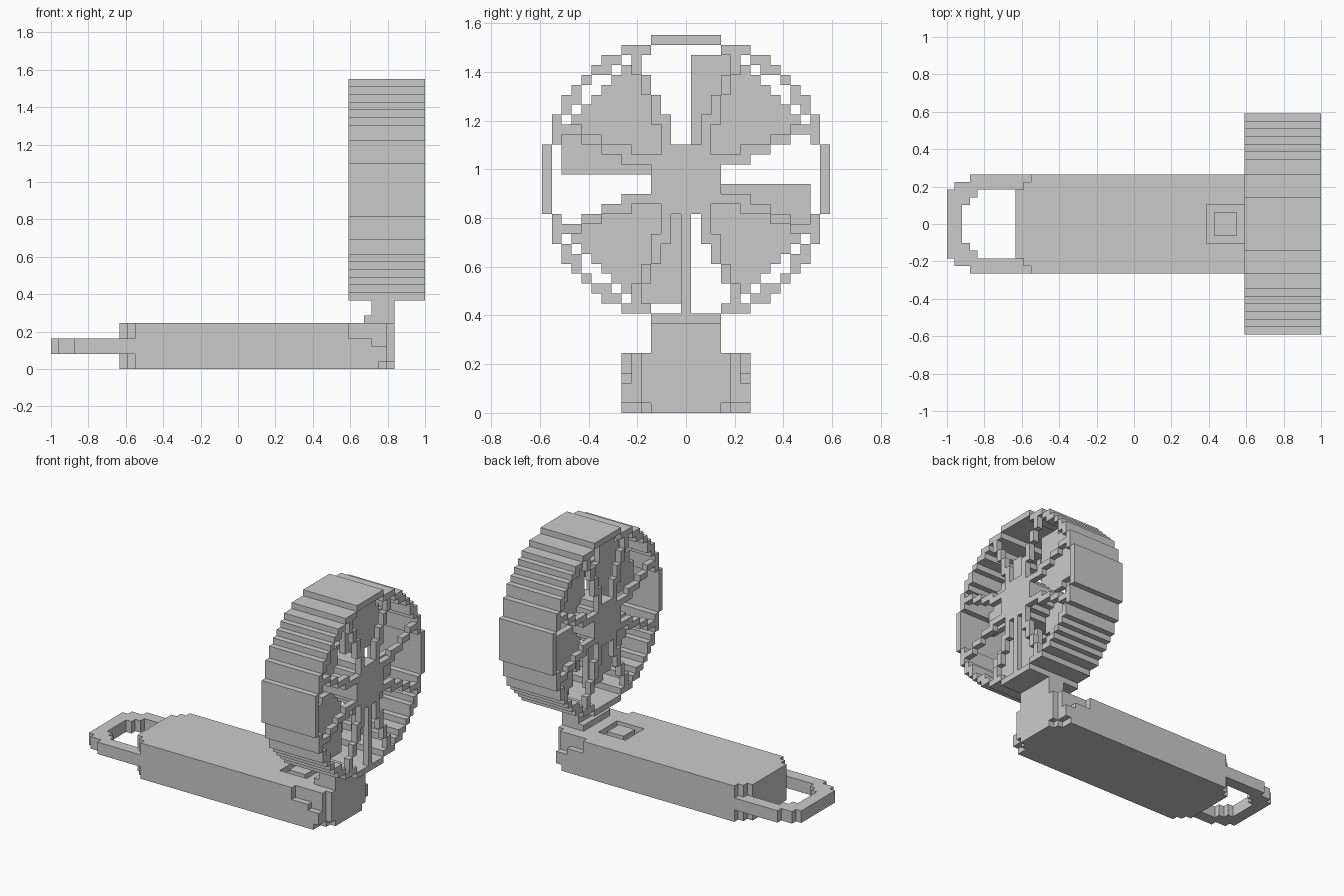
import bpy, bmesh, math

if "Cube" in bpy.data.objects:
    bpy.data.objects.remove(bpy.data.objects["Cube"])

U = 2 / 49            # cube size of the stepped style
AX = 23               # height cell of the fan axis


def cells(xs, ys, zs, keep=lambda i, j, k: True):
    return {(i, j, k) for i in xs for j in ys for k in zs if keep(i, j, k)}


def build(name, vox):
    """Skin a set of cubes: outer faces only, flat areas merged."""
    bm = bmesh.new()
    verts = {}

    def vert(p):
        if p not in verts:
            verts[p] = bm.verts.new((p[0] * U - 1, (p[1] - 0.5) * U, p[2] * U))
        return verts[p]

    for c in sorted(vox):
        for a in range(3):
            b, d = (a + 1) % 3, (a + 2) % 3
            for s in (0, 1):
                n = list(c)
                n[a] += 2 * s - 1
                if tuple(n) in vox:
                    continue
                quad = []
                for p, q in ((0, 0), (1, 0), (1, 1), (0, 1)):
                    v = list(c)
                    v[a] += s
                    v[b] += p
                    v[d] += q
                    quad.append(vert(tuple(v)))
                bm.faces.new(quad if s else quad[::-1])
    bmesh.ops.dissolve_limit(bm, angle_limit=0.02, verts=bm.verts[:], edges=bm.edges[:])
    me = bpy.data.meshes.new(name)
    bm.to_mesh(me)
    bm.free()
    ob = bpy.data.objects.new(name, me)
    bpy.context.collection.objects.link(ob)
    return ob


# Handle body with rounded rear corners, stepped front end and button groove
def body(i, j, k):
    a = abs(j)
    if i < 9 + max(0, a - 4):
        return False
    if a == 6 and ((i >= 39 and k >= 4) or (i >= 42 and k >= 3) or i == 44):
        return False
    if i == 44 and a >= 5:
        return False
    if k == 0 and ((i == 44 and a >= 4) or (i == 43 and a >= 5)):
        return False
    groove = 34 <= i <= 38 and a <= 2 and not (35 <= i <= 37 and a <= 1)
    return not (groove and k == 5)


build("handle_body", cells(range(9, 45), range(-6, 7), range(6), body))


# Wrist loop
def loop(i, j, k):
    a = abs(j)
    outer = a <= (4 if i == 0 else 5 if i < 3 else 6)
    hole = i >= 2 and a <= min(i, 4)
    return outer and not hole


build("wrist_loop", cells(range(0, 11), range(-6, 7), (2, 3), loop))

# Neck joining the handle to the fan
build("neck", cells(range(42, 45), range(-3, 4), range(6, 9))
      | cells((41,), range(-3, 4), (6,)))

# Fan housing ring
R = range(-14, 15)
ZR = range(AX - 14, AX + 15)
build("fan_housing", cells(range(39, 49), R, ZR,
      lambda i, j, k: 13.5 <= math.hypot(j, k - AX) < 14.5))


# Guards: eight straight arms and a hub disc, front and back
def guard(i, j, k):
    z = k - AX
    r = math.hypot(j, z)
    if r < 3.7:
        return True
    if r > 13.5:
        return False
    for n in range(8):
        t = math.radians(22.5 + 45 * n)
        if j * math.cos(t) + z * math.sin(t) > 0 and \
                abs(z * math.cos(t) - j * math.sin(t)) <= 0.5:
            return True
    return False


build("rear_guard", cells((39,), R, ZR, guard))
build("front_guard", cells((48,), R, ZR, guard)
      | cells((48,), (0,), range(10, 20)))

# Motor hub between the guards
build("motor_hub", cells(range(40, 48), R, ZR,
      lambda i, j, k: math.hypot(j, k - AX) < 3.2))


# Four flat blades
def blade(i, j, k):
    a, b = j, k - AX
    r = math.hypot(a, b)
    if not 3 <= r <= 12.7:
        return False
    for n in range(4):
        if a >= 1 and b >= a * math.tan(math.radians(22.5)) - 0.3:
            return True
        a, b = -b, a
    return False


build("fan_blades", cells((43,), R, ZR, blade))
